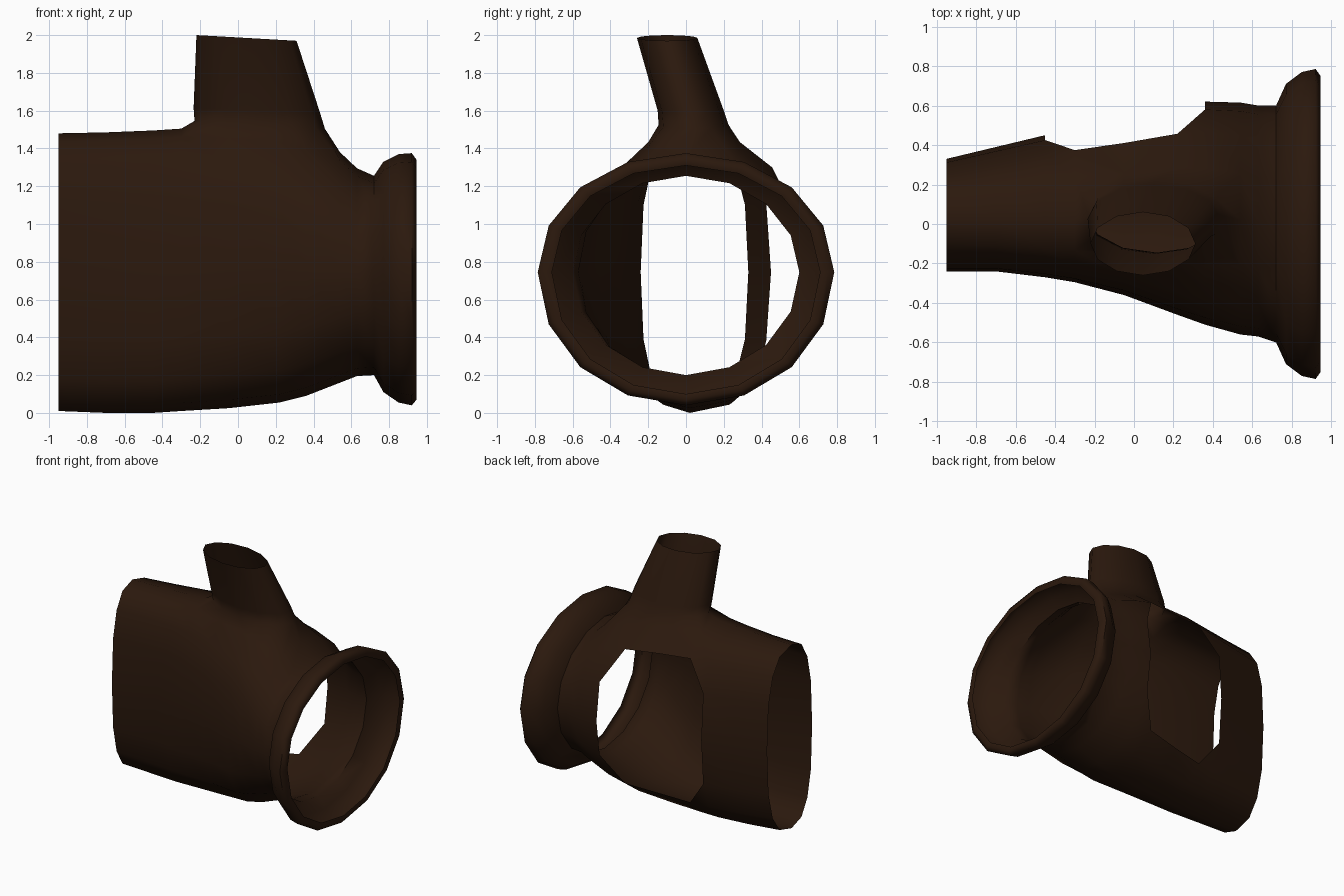
import bpy, bmesh, math

if "Cube" in bpy.data.objects:
    bpy.data.objects.remove(bpy.data.objects["Cube"])

N = 16      # sides of the duct
ZC = 0.745  # height of the duct's widest line
YC = 0.02   # crown and keel line of the duct

# duct stations: x, y min, y max, z min, z max, squareness of the section
STATIONS = [
    (-0.95, -0.24, 0.33, 0.01, 1.48, 2.65),
    (-0.70, -0.24, 0.39, 0.0, 1.485, 2.65),
    (-0.45, -0.27, 0.45, 0.0, 1.495, 2.65),
    (-0.30, -0.295, 0.48, 0.01, 1.505, 2.65),
    (-0.05, -0.36, 0.535, 0.025, 1.50, 2.5),
    (0.22, -0.46, 0.60, 0.055, 1.48, 2.45),
    (0.36, -0.51, 0.62, 0.09, 1.44, 2.3),
    (0.54, -0.56, 0.615, 0.16, 1.38, 2.1),
    (0.63, -0.57, 0.60, 0.195, 1.295, 2.05),
    (0.72, -0.60, 0.60, 0.20, 1.255, 2.0),
    # flared collar and its rolled lip
    (0.77, -0.71, 0.71, 0.11, 1.33, 2.05),
    (0.85, -0.77, 0.77, 0.055, 1.37, 2.05),
    (0.92, -0.785, 0.785, 0.04, 1.375, 2.05),
    (0.945, -0.75, 0.75, 0.07, 1.34, 2.05),
    (0.935, -0.71, 0.71, 0.10, 1.31, 2.05),
]


def section(x, y0, y1, z0, z1, n):
    """Points of a rounded section, from +y over the top."""
    yc = YC if x < 0.6 else 0.0
    pts = []
    for k in range(N):
        a = math.tau * k / N
        c, s = math.cos(a), math.sin(a)
        ry = y1 - yc if c > 0 else yc - y0
        rz = z1 - ZC if s > 0 else ZC - z0
        y = yc + ry * math.copysign(abs(c) ** (2 / n), c)
        z = ZC + rz * math.copysign(abs(s) ** (2 / n), s)
        pts.append((x, y, z))
    return pts


bm = bmesh.new()
grid = [[bm.verts.new(p) for p in section(*s)] for s in STATIONS]


def v(r, c):
    return grid[r][c % N]


# duct walls, leaving out the side window and the pipe opening
R0, R3 = 2, 6     # window stations
P0, P1 = 3, 7     # pipe stations
for r in range(len(grid) - 1):
    for c in range(N):
        k = c if c < N // 2 else c - N          # signed column
        if P0 <= r < P1 and k in (3, 4):
            continue
        if R0 <= r < R3 and -2 <= k < 2:
            # clipped corners make the window an octagon
            if k in (-2, 1) and r in (R0, R3 - 1):
                edge, near = (2, 1) if k == 1 else (-2, -1)
                outer, inner = (r, r + 1) if r == R0 else (r + 1, r)
                bm.faces.new((v(outer, near), v(outer, edge), v(inner, edge)))
            continue
        bm.faces.new((v(r, c), v(r + 1, c), v(r + 1, c + 1), v(r, c + 1)))

# leaning top pipe, grown from the edge of its opening
loop = [v(5, 3), v(4, 3), v(3, 3), v(3, 4), v(3, 5), v(4, 5),
        v(5, 5), v(6, 5), v(7, 5), v(7, 4), v(7, 3), v(6, 3)]
# rings: centre x, centre y, radius x, radius y, z, slope along x
RINGS = [
    (0.115, 0.04, 0.345, 0.185, 1.525, -0.06),
    (0.10, 0.025, 0.335, 0.175, 1.60, -0.04),
    (0.045, -0.10, 0.265, 0.16, 1.985, -0.057),
]
for cx, cy, rx, ry, z, slope in RINGS:
    ring = []
    for i in range(len(loop)):
        a = math.pi / 2 + math.tau * i / len(loop)
        x = cx + rx * math.cos(a)
        ring.append(bm.verts.new((x, cy + ry * math.sin(a), z + slope * (x - cx))))
    for i in range(len(loop)):
        j = (i + 1) % len(loop)
        bm.faces.new((loop[i], loop[j], ring[j], ring[i]))
    loop = ring

bmesh.ops.recalc_face_normals(bm, faces=bm.faces)
mesh = bpy.data.meshes.new("duct_body")
bm.to_mesh(mesh)
bm.free()
duct = bpy.data.objects.new("duct_body", mesh)
bpy.context.collection.objects.link(duct)

# dark brown colour
brown = bpy.data.materials.new("dark_brown")
brown.diffuse_color = (0.024, 0.0095, 0.004, 1)
brown.use_nodes = True
brown.node_tree.nodes["Principled BSDF"].inputs["Base Color"].default_value = brown.diffuse_color
mesh.materials.append(brown)

# smooth walls with crisp rims
bpy.context.view_layer.objects.active = duct
duct.select_set(True)
bpy.ops.object.shade_smooth_by_angle(angle=math.radians(65))
